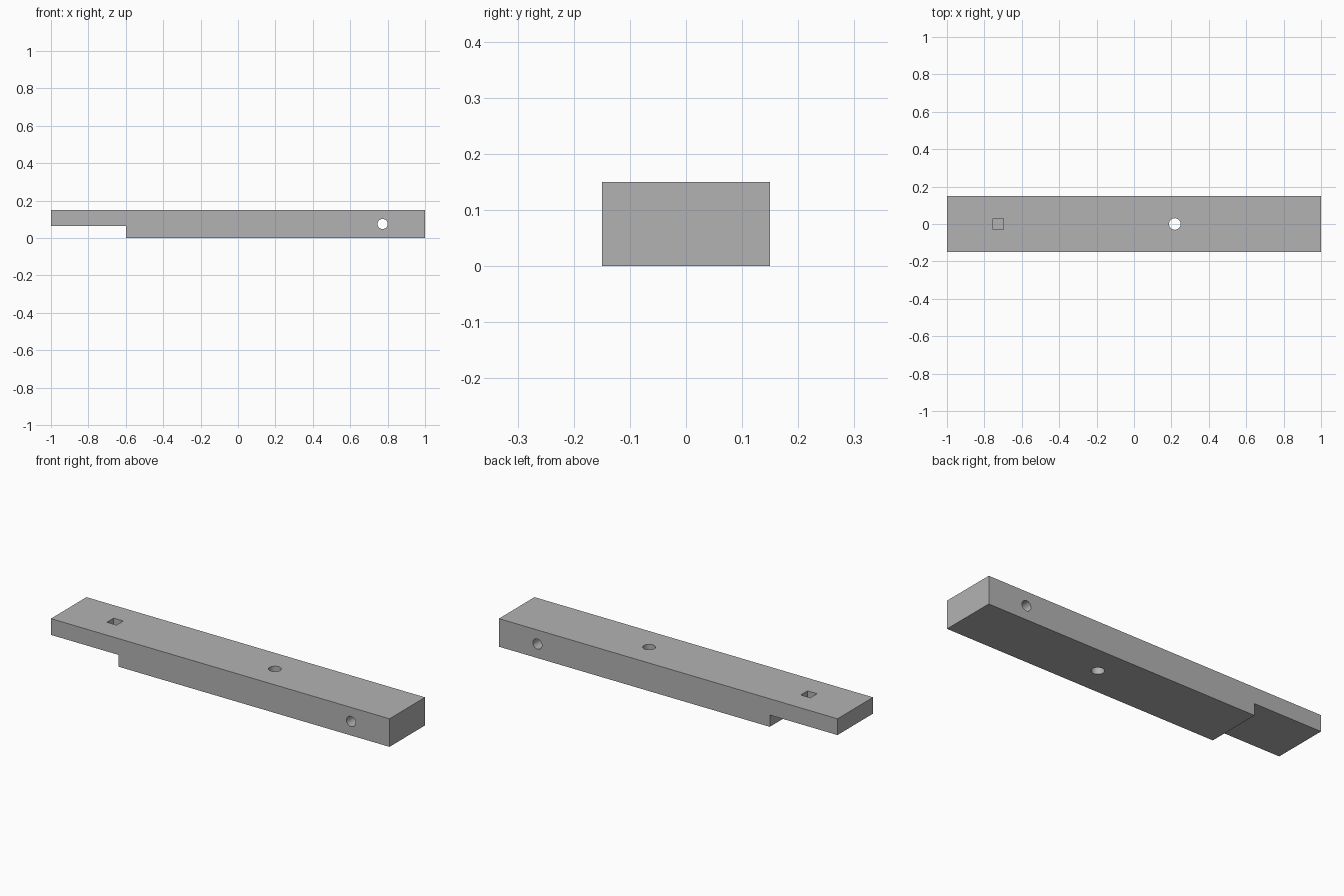
import bpy
import bmesh
import math

default = bpy.data.objects.get("Cube")
if default:
    bpy.data.objects.remove(default, do_unlink=True)

# Single grey material
grey = bpy.data.materials.new("grey")
grey.use_nodes = True
colour = (0.45, 0.45, 0.45, 1)
grey.diffuse_color = colour
grey.node_tree.nodes["Principled BSDF"].inputs["Base Color"].default_value = colour

HALF_WIDTH, HEIGHT = 0.15, 0.15


def finish(name, bm):
    bmesh.ops.recalc_face_normals(bm, faces=bm.faces)
    mesh = bpy.data.meshes.new(name)
    bm.to_mesh(mesh)
    bm.free()
    mesh.materials.append(grey)
    obj = bpy.data.objects.new(name, mesh)
    bpy.context.collection.objects.link(obj)
    return obj


def cut(target, cutter):
    mod = target.modifiers.new(cutter.name, 'BOOLEAN')
    mod.operation = 'DIFFERENCE'
    mod.solver = 'EXACT'
    mod.object = cutter
    bpy.context.view_layer.objects.active = target
    bpy.ops.object.modifier_apply(modifier=mod.name)
    bpy.data.objects.remove(cutter, do_unlink=True)


def drill(name, radius, location, tilt=0):
    bpy.ops.mesh.primitive_cylinder_add(vertices=32, radius=radius, depth=0.6,
                                        location=location, rotation=(tilt, 0, 0))
    obj = bpy.context.object
    obj.name = name
    obj.hide_render = True
    obj.data.materials.append(grey)
    return obj


# Stepped bar: side profile extruded across the width
profile = [(-1, 0.063), (-0.6, 0.063), (-0.6, 0), (1, 0), (1, HEIGHT), (-1, HEIGHT)]
bm = bmesh.new()
side = bm.faces.new([bm.verts.new((x, -HALF_WIDTH, z)) for x, z in profile])
swept = bmesh.ops.extrude_face_region(bm, geom=[side])["geom"]
bmesh.ops.translate(bm, vec=(0, 2 * HALF_WIDTH, 0),
                    verts=[v for v in swept if isinstance(v, bmesh.types.BMVert)])
bar = finish("stepped_bar", bm)

# Round through holes: one vertical, one crosswise
cut(bar, drill("vertical_hole", 0.031, (0.218, 0, 0.075)))
cut(bar, drill("cross_hole", 0.027, (0.773, 0, 0.075), math.pi / 2))

# Blind square pocket in the thin end
bpy.ops.mesh.primitive_cube_add(size=1, location=(-0.726, 0, HEIGHT))
pocket = bpy.context.object
pocket.name = "square_pocket"
pocket.scale = (0.057, 0.057, 0.1)
pocket.hide_render = True
pocket.data.materials.append(grey)
bpy.context.view_layer.update()
cut(bar, pocket)

# Smooth hole walls, sharp edges elsewhere
bpy.ops.object.select_all(action='DESELECT')
bar.select_set(True)
bpy.context.view_layer.objects.active = bar
bpy.ops.object.shade_smooth_by_angle(angle=math.radians(30))
